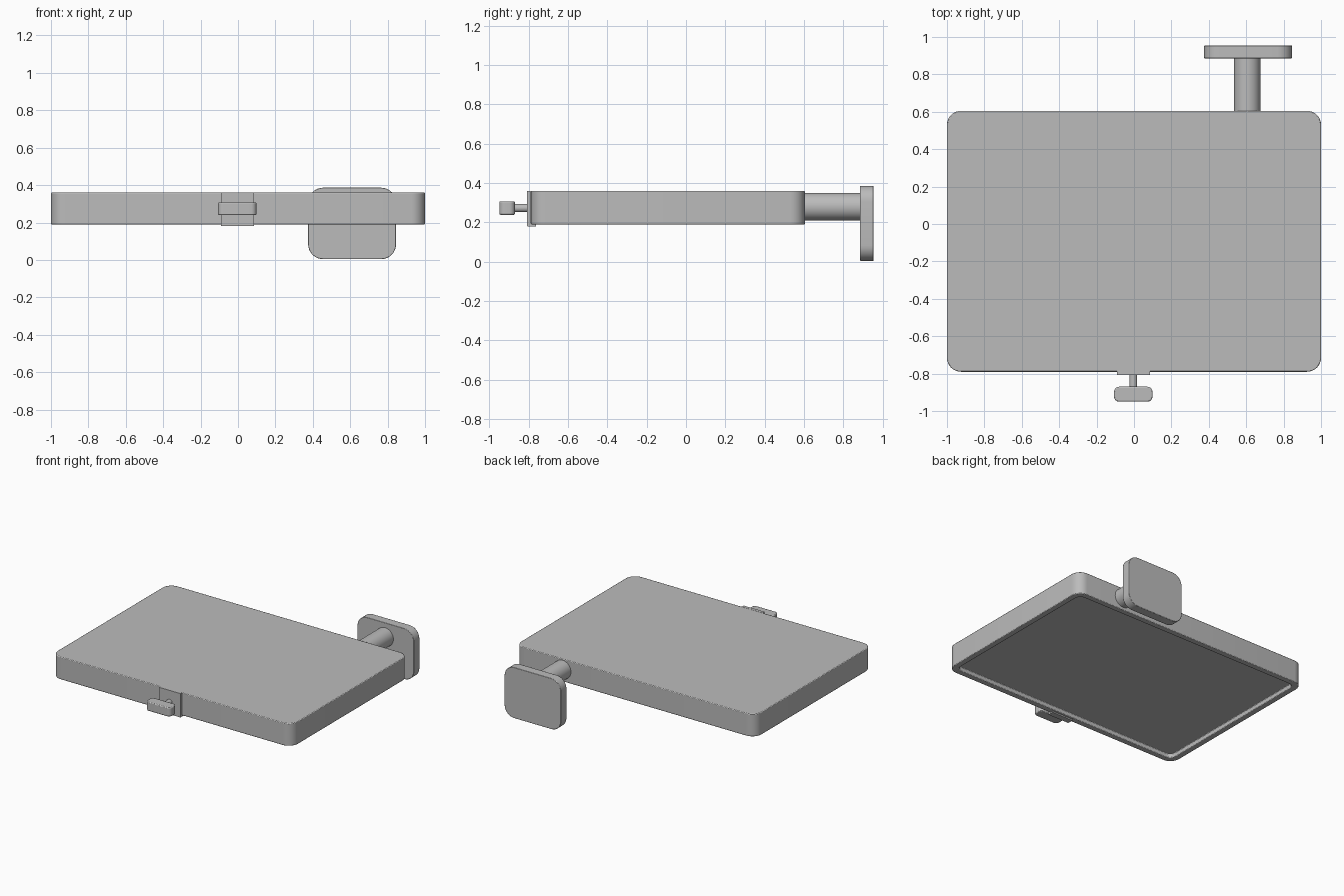
import bpy, bmesh
from math import pi, cos, sin, radians
from mathutils import Matrix, Vector

if "Cube" in bpy.data.objects:
    bpy.data.objects.remove(bpy.data.objects["Cube"])

grey = bpy.data.materials.new("plain grey")
grey.use_nodes = True
grey.diffuse_color = (0.5, 0.5, 0.5, 1)
grey.node_tree.nodes["Principled BSDF"].inputs["Base Color"].default_value = grey.diffuse_color


def finish(name, bm, bevel=0):
    """Turn a bmesh into a smooth-shaded object with optional softened edges."""
    bmesh.ops.recalc_face_normals(bm, faces=bm.faces)
    mesh = bpy.data.meshes.new(name)
    bm.to_mesh(mesh)
    bm.free()
    mesh.materials.append(grey)
    ob = bpy.data.objects.new(name, mesh)
    bpy.context.collection.objects.link(ob)
    if bevel:
        mod = ob.modifiers.new("soft edges", "BEVEL")
        mod.width, mod.segments = bevel, 2
        mod.limit_method, mod.angle_limit = "ANGLE", radians(40)
    bpy.ops.object.select_all(action="DESELECT")
    ob.select_set(True)
    bpy.context.view_layer.objects.active = ob
    bpy.ops.object.shade_smooth_by_angle(angle=radians(35))
    return ob


def rounded_outline(w, h, r, steps=8):
    """Rounded rectangle around the origin."""
    pts = []
    for q, (sx, sy) in enumerate([(1, 1), (-1, 1), (-1, -1), (1, -1)]):
        for i in range(steps + 1):
            a = (q + i / steps) * pi / 2
            pts.append((sx * (w / 2 - r) + r * cos(a), sy * (h / 2 - r) + r * sin(a)))
    return pts


def loft(bm, rings):
    """Bridge (width, height, radius, z) outlines and cap both ends."""
    loops = [[bm.verts.new((x, y, z)) for x, y in rounded_outline(w, h, r)]
             for w, h, r, z in rings]
    for a, b in zip(loops, loops[1:]):
        for i in range(len(a)):
            j = (i + 1) % len(a)
            bm.faces.new((a[i], a[j], b[j], b[i]))
    bm.faces.new(loops[0])
    bm.faces.new(loops[-1])


def slab(name, rings, centre, upright=False, bevel=0):
    bm = bmesh.new()
    loft(bm, rings)
    if upright:
        bm.transform(Matrix.Rotation(pi / 2, 4, "X"))
    bm.transform(Matrix.Translation(centre))
    return finish(name, bm, bevel)


def rod(name, radius, x, z, y0, y1):
    bm = bmesh.new()
    bmesh.ops.create_cone(bm, cap_ends=True, segments=40, radius1=radius,
                          radius2=radius, depth=y1 - y0)
    bm.transform(Matrix.Translation((x, (y0 + y1) / 2, z)) @ Matrix.Rotation(pi / 2, 4, "X"))
    return finish(name, bm)


def box(name, lo, hi, bevel=0):
    lo, hi = Vector(lo), Vector(hi)
    bm = bmesh.new()
    bmesh.ops.create_cube(bm, size=1)
    bm.transform(Matrix.Translation((lo + hi) / 2) @ Matrix.Diagonal((*(hi - lo), 1)))
    return finish(name, bm, bevel)


# Main tray, with a shallow recess inside a rim underneath
W, D, R, RIM = 2.0, 1.395, 0.075, 0.045
inner = (W - 2 * RIM, D - 2 * RIM, R - 0.03)
slab("tray_body", [(*inner, 0.22), (*inner, 0.19), (W, D, R, 0.19), (W, D, R, 0.36)],
     (0, -0.0925, 0), bevel=0.005)

# Front catch: plate, lip under the tray, stem and knob
box("catch_plate", (-0.09, -0.808, 0.182), (0.085, -0.785, 0.361))
box("catch_lip", (-0.09, -0.806, 0.18), (0.085, -0.762, 0.19))
rod("knob_stem", 0.021, -0.004, 0.273, -0.88, -0.8)
slab("catch_knob", [(0.206, 0.08, 0.028, -0.034), (0.206, 0.08, 0.028, 0.034)],
     (-0.004, -0.91, 0.273), bevel=0.006)

# Rear mount: round arm and rounded wall plate
rod("mount_arm", 0.07, 0.605, 0.28, 0.59, 0.89)
slab("wall_plate", [(0.47, 0.382, 0.08, -0.034), (0.47, 0.382, 0.08, 0.034)],
     (0.61, 0.92, 0.195), upright=True, bevel=0.003)
